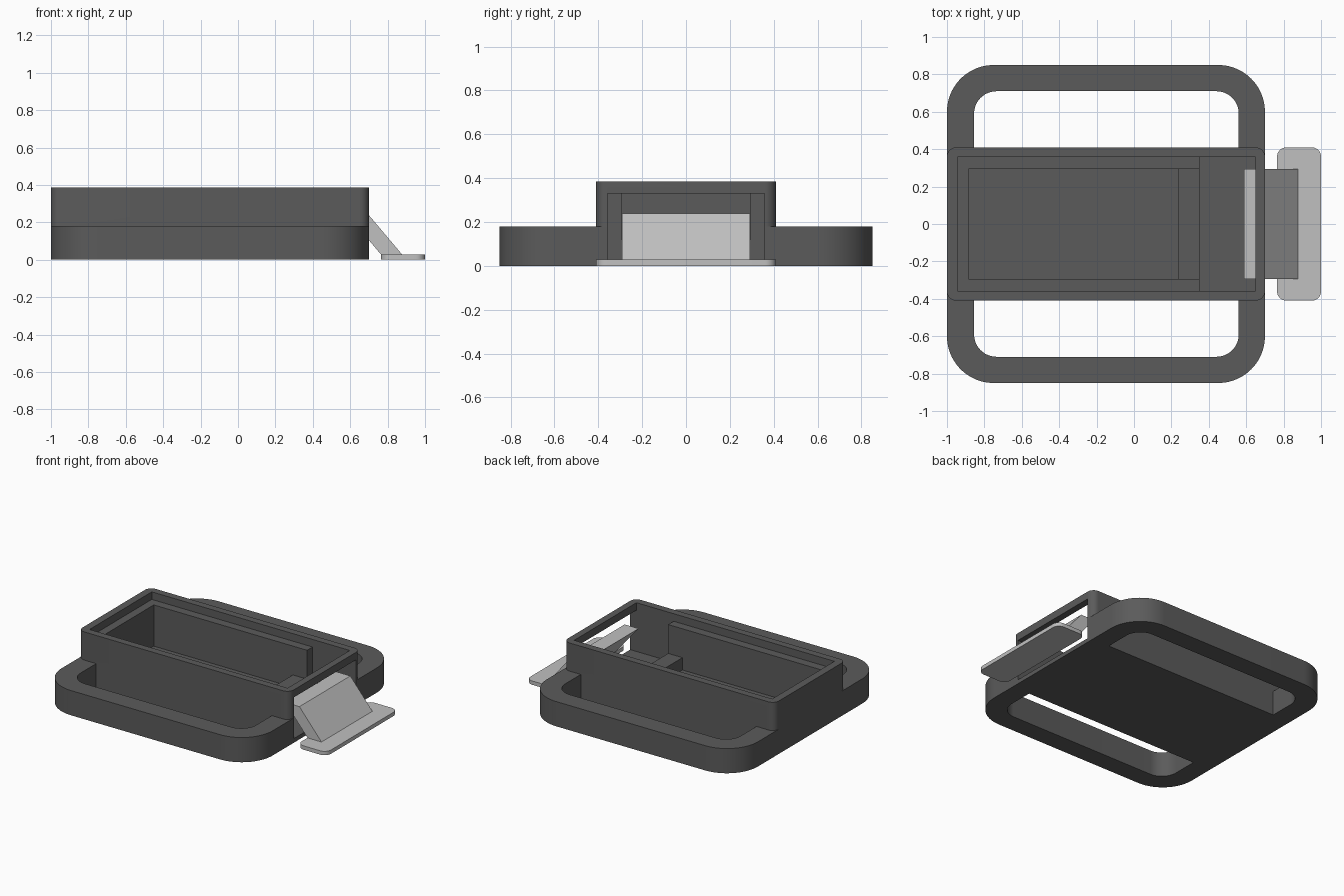
import bpy, bmesh, math

if "Cube" in bpy.data.objects:
    bpy.data.objects.remove(bpy.data.objects["Cube"])


def material(name, value):
    m = bpy.data.materials.new(name)
    m.diffuse_color = (value, value, value, 1)
    m.use_nodes = True
    m.node_tree.nodes["Principled BSDF"].inputs["Base Color"].default_value = m.diffuse_color
    return m


dark = material("dark grey", 0.105)
light = material("light grey", 0.53)


def prism(name, points, vec, mat):
    """Extrude a closed outline of 3D points along vec."""
    bm = bmesh.new()
    face = bm.faces.new([bm.verts.new(p) for p in points])
    moved = bmesh.ops.extrude_face_region(bm, geom=[face])["geom"]
    verts = [g for g in moved if isinstance(g, bmesh.types.BMVert)]
    bmesh.ops.translate(bm, verts=verts, vec=vec)
    bmesh.ops.recalc_face_normals(bm, faces=bm.faces)
    mesh = bpy.data.meshes.new(name)
    bm.to_mesh(mesh)
    bm.free()
    mesh.materials.append(mat)
    ob = bpy.data.objects.new(name, mesh)
    bpy.context.collection.objects.link(ob)
    return ob


def slab(name, x0, x1, y, z0, z1, mat, r=0, n=12):
    """Box symmetric in y, with optional rounded vertical corners."""
    pts = []
    for i, (cx, cy) in enumerate([(x1 - r, y - r), (x0 + r, y - r),
                                  (x0 + r, r - y), (x1 - r, r - y)]):
        for k in range(n + 1 if r else 1):
            a = math.pi / 2 * (i + k / n)
            pts.append((cx + r * math.cos(a), cy + r * math.sin(a), z0))
    return prism(name, pts, (0, 0, z1 - z0), mat)


def combine(ob, other, op):
    mod = ob.modifiers.new("bool", "BOOLEAN")
    mod.operation, mod.object, mod.solver = op, other, "EXACT"
    bpy.context.view_layer.objects.active = ob
    bpy.ops.object.modifier_apply(modifier=mod.name)
    bpy.data.objects.remove(other)


def smooth(ob):
    bpy.ops.object.select_all(action="DESELECT")
    ob.select_set(True)
    bpy.context.view_layer.objects.active = ob
    bpy.ops.object.shade_smooth_by_angle(angle=math.radians(30))


# Strap frame: rounded ring, joined with the central housing
body = slab("housing_with_strap_frame", -1, 0.7, 0.85, 0, 0.18, dark, r=0.25, n=20)
combine(body, slab("ring_hole", -0.855, 0.56, 0.71, -0.1, 0.3, dark, r=0.12), "DIFFERENCE")
combine(body, slab("housing", -1, 0.7, 0.41, 0, 0.385, dark, r=0.05, n=8), "UNION")

# Housing interior: lid recess, deep pocket, wide bay and end opening
for x0, x1, y, z0, z1 in [(-0.945, 0.65, 0.358, 0.33, 0.5),
                          (-0.885, 0.45, 0.295, 0.03, 0.5),
                          (0.35, 0.65, 0.358, 0.03, 0.5),
                          (0.60, 0.80, 0.358, 0.03, 0.33)]:
    combine(body, slab("cutter", x0, x1, y, z0, z1, dark), "DIFFERENCE")
smooth(body)

# Low rib across the pocket floor
slab("floor_rib", 0.235, 0.35, 0.297, 0.02, 0.12, dark)

# Slanted latch arm and its rounded foot plate
prism("latch_arm", [(0.88, -0.293, 0.025), (0.70, -0.293, 0.238),
                    (0.587, -0.293, 0.238), (0.767, -0.293, 0.025)],
      (0, 0.586, 0), light)
smooth(slab("latch_foot", 0.765, 1.0, 0.41, 0, 0.028, light, r=0.05, n=8))
